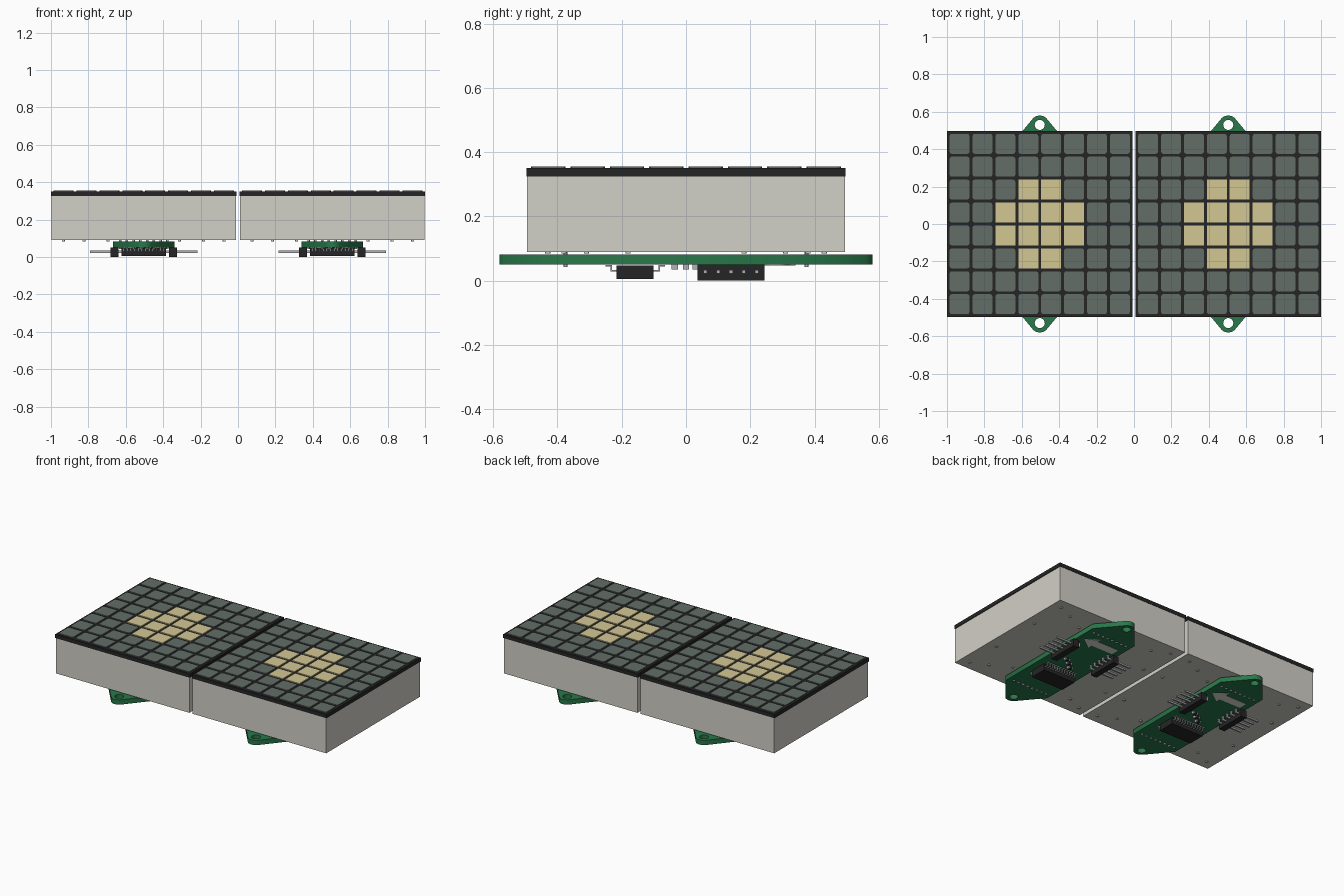
import bpy, bmesh, math
from mathutils import Matrix, Vector

old = bpy.data.objects.get("Cube")
if old:
    bpy.data.objects.remove(old)


def material(name, *srgb):
    lin = [((c + 0.055) / 1.055) ** 2.4 for c in srgb] + [1]
    m = bpy.data.materials.new(name)
    m.use_nodes = True
    m.diffuse_color = lin
    m.node_tree.nodes["Principled BSDF"].inputs["Base Color"].default_value = lin
    return m


HOUSING = material("warm grey housing", 0.82, 0.815, 0.78)
BLACK = material("black plastic", 0.145, 0.145, 0.145)
DARK = material("unlit key grey", 0.39, 0.43, 0.41)
LIT = material("lit key cream", 0.83, 0.78, 0.58)
GREEN = material("board green", 0.16, 0.47, 0.29)
METAL = material("pin metal", 0.70, 0.70, 0.72)
WHITE = material("marking white", 0.88, 0.88, 0.85)

CENTRES = {"left": 0.504, "right": -0.504}


def place(name, mesh, mat):
    """Put one shared mesh into both modules."""
    mesh.materials.clear()
    mesh.materials.append(mat)
    for side, x in CENTRES.items():
        ob = bpy.data.objects.new(f"{side}_{name}", mesh)
        ob.location.x = x
        bpy.context.collection.objects.link(ob)


def boxes(name, mat, items, corner=0):
    """Build boxes from (centre, size) pairs, optionally rounding upright edges."""
    bm = bmesh.new()
    for centre, size in items:
        bmesh.ops.create_cube(bm, size=1, matrix=Matrix.Translation(centre)
                              @ Matrix.Diagonal((*size, 1)))
    if corner:
        upright = [e for e in bm.edges
                   if abs(e.verts[0].co.z - e.verts[1].co.z) > 0.001]
        bmesh.ops.bevel(bm, geom=upright, offset=corner, segments=2,
                        profile=0.5, affect='EDGES')
    mesh = bpy.data.meshes.new(name)
    bm.to_mesh(mesh)
    bm.free()
    place(name, mesh, mat)


def plate(name, mat, loops, z, half):
    """Extrude flat outlines; inner loops become holes."""
    cu = bpy.data.curves.new(name, 'CURVE')
    cu.dimensions = '2D'
    cu.fill_mode = 'BOTH'
    cu.extrude = half
    for pts in loops:
        sp = cu.splines.new('POLY')
        sp.points.add(len(pts) - 1)
        for p, (x, y) in zip(sp.points, pts):
            p.co = (x, y, 0, 1)
        sp.use_cyclic_u = True
    tmp = bpy.data.objects.new(name, cu)
    bpy.context.collection.objects.link(tmp)
    dg = bpy.context.evaluated_depsgraph_get()
    mesh = bpy.data.meshes.new_from_object(tmp.evaluated_get(dg))
    bpy.data.objects.remove(tmp)
    mesh.transform(Matrix.Translation((0, 0, z)))
    place(name, mesh, mat)


# Housing and black top frame
boxes("housing", HOUSING, [((0, 0, 0.2075), (0.984, 0.988, 0.235))])
boxes("top_frame", BLACK, [((0, 0, 0.3375), (0.992, 0.992, 0.025))])

# Eight by eight keys with a lit plus-shaped centre
dark, lit = [], []
for i in range(8):
    for j in range(8):
        u, v = abs(i - 3.5), abs(j - 3.5)
        item = (((i - 3.5) * 0.1225, (j - 3.5) * 0.1225, 0.351),
                (0.107, 0.107, 0.01))
        (lit if u < 2 and v < 2 and u + v < 3 else dark).append(item)
boxes("dark_keys", DARK, dark, corner=0.012)
boxes("lit_keys", LIT, lit)

# Small standoff bumps under the housing
bumps = [((x * sx, y * sy, 0.088), (0.016, 0.016, 0.008))
         for sx in (-1, 1) for sy in (-1, 1)
         for x, y in ((0.43, 0.43), (0.32, 0.38), (0.43, 0.18), (0.19, 0.31))]
boxes("housing_bumps", HOUSING, bumps, corner=0.004)

# Circuit board with a rounded, drilled tab at each end
TAB = 0.53


def circle(cy, r, n=20):
    return [(r * math.cos(2 * math.pi * k / n), cy + r * math.sin(2 * math.pi * k / n))
            for k in range(n)]


arc = [math.radians(37 + k * 106 / 10) for k in range(11)]
half_outline = [(0.165, 0.41)]
half_outline += [(0.05 * math.cos(a), TAB + 0.05 * math.sin(a)) for a in arc]
half_outline += [(-0.165, 0.41)]
outline = half_outline + [(-x, -y) for x, y in half_outline]
plate("circuit_board", GREEN, [outline, circle(TAB, 0.027), circle(-TAB, 0.027)],
      0.066, 0.016)

# Direction arrow marking on the underside
arrow = [(0.12, 0.28), (0.04, 0.34), (0.04, 0.31), (-0.12, 0.31),
         (-0.12, 0.25), (0.04, 0.25), (0.04, 0.22)]
plate("arrow_marking", WHITE, [arrow], 0.049, 0.0015)

# Controller chip with stepped legs along both long sides
boxes("chip", BLACK, [((0, -0.158, 0.026), (0.24, 0.115, 0.042))])
legs = []
for k in range(12):
    x = (k - 5.5) * 0.0195
    for s in (-1, 1):
        legs += [((x, -0.158 + s * 0.066, 0.031), (0.008, 0.02, 0.005)),
                 ((x, -0.158 + s * 0.075, 0.039), (0.008, 0.005, 0.02)),
                 ((x, -0.158 + s * 0.083, 0.047), (0.008, 0.018, 0.005))]
boxes("chip_legs", METAL, legs)

# Side headers with five outward pins each
blocks, pins = [], []
for s in (-1, 1):
    blocks += [((s * 0.157, 0.14, 0.025), (0.042, 0.208, 0.05))]
    for k in range(5):
        y = 0.14 + (k - 2) * 0.04
        pins += [((s * 0.231, y, 0.028), (0.112, 0.011, 0.011)),
                 ((s * 0.125, y, 0.028), (0.03, 0.011, 0.011)),
                 ((s * 0.112, y, 0.04), (0.011, 0.011, 0.03))]
boxes("headers", BLACK, blocks)
boxes("header_pins", METAL, pins)

# Matrix pins passing through the board in two rows
boxes("matrix_pins", METAL,
      [(((k - 3.5) * 0.036, s * 0.375, 0.067), (0.013, 0.013, 0.05))
       for k in range(8) for s in (-1, 1)], corner=0.004)

# Small passive components near the middle
spots = [(-0.03, -0.035), (0.01, 0.0), (0.05, 0.03)]
boxes("passives", BLACK, [((x, y, 0.043), (0.026, 0.018, 0.014)) for x, y in spots])
boxes("passive_ends", METAL,
      [((x + s * 0.015, y, 0.043), (0.008, 0.02, 0.016))
       for x, y in spots for s in (-1, 1)])
